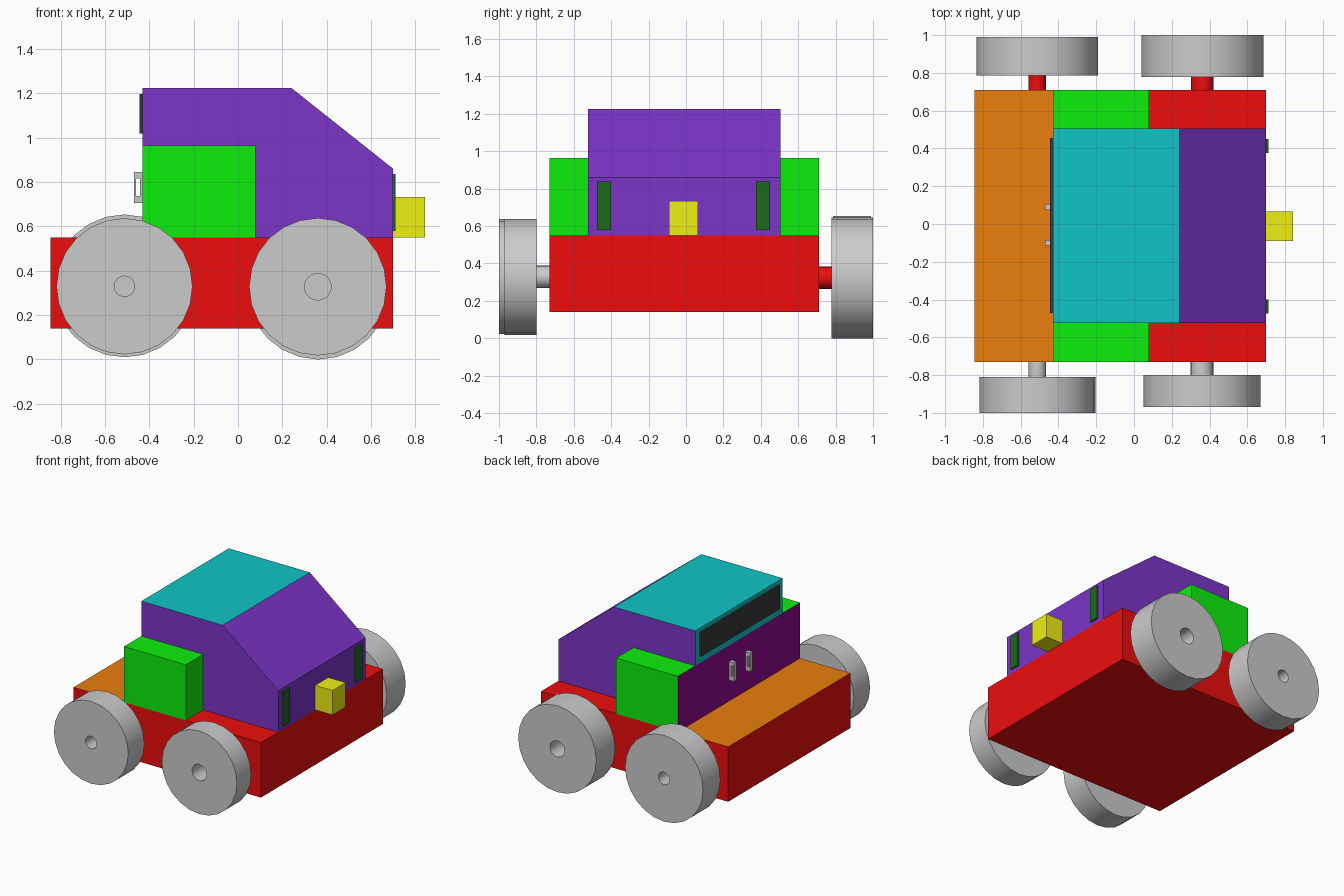
import bpy, bmesh
from math import sin, cos, tau, radians

if "Cube" in bpy.data.objects:
    bpy.data.objects.remove(bpy.data.objects["Cube"])

COLORS = {
    "red": (0.85, 0.004, 0.004), "orange": (0.83, 0.21, 0.004), "green": (0.004, 0.86, 0.004),
    "purple": (0.20, 0.035, 0.58), "teal": (0.005, 0.56, 0.56), "magenta": (0.29, 0.003, 0.29),
    "yellow": (0.86, 0.86, 0.007), "dark_green": (0.013, 0.14, 0.013), "dark_glass": (0.04, 0.04, 0.04),
}
MATS = {}
for key, rgb in COLORS.items():
    MATS[key] = bpy.data.materials.new(key)
    MATS[key].diffuse_color = (*rgb, 1)


def finish(name, bm, mats=(), smooth=False):
    bmesh.ops.recalc_face_normals(bm, faces=bm.faces)
    mesh = bpy.data.meshes.new(name)
    bm.to_mesh(mesh)
    bm.free()
    for m in mats:
        mesh.materials.append(MATS[m])
    ob = bpy.data.objects.new(name, mesh)
    bpy.context.collection.objects.link(ob)
    if smooth:
        bpy.ops.object.select_all(action='DESELECT')
        ob.select_set(True)
        bpy.context.view_layer.objects.active = ob
        bpy.ops.object.shade_smooth_by_angle(angle=radians(30))
    return ob


def prism(name, profile, y0, y1, base, edge_colors=None):
    """Extrude an x-z profile along y; edge_colors maps a profile edge to a colour."""
    edge_colors = edge_colors or {}
    mats = [base] + sorted(set(edge_colors.values()))
    bm = bmesh.new()
    a = [bm.verts.new((x, y0, z)) for x, z in profile]
    b = [bm.verts.new((x, y1, z)) for x, z in profile]
    bm.faces.new(a)
    bm.faces.new(b[::-1])
    n = len(profile)
    for i in range(n):
        j = (i + 1) % n
        f = bm.faces.new((a[i], b[i], b[j], a[j]))
        f.material_index = mats.index(edge_colors.get(i, base))
    return finish(name, bm, mats)


def rect(x0, x1, z0, z1):
    return [(x0, z0), (x1, z0), (x1, z1), (x0, z1)]


def lathe(name, cx, cz, profile, mats=()):
    """Revolve (radius, y) points about an axis parallel to y, 24 sides, ends capped."""
    n = 24
    bm = bmesh.new()
    rings = [[bm.verts.new((cx + r * cos(tau * i / n), y, cz + r * sin(tau * i / n)))
              for i in range(n)] for r, y in profile]
    for p, q in zip(rings, rings[1:]):
        for i in range(n):
            j = (i + 1) % n
            bm.faces.new((p[i], p[j], q[j], q[i]))
    bm.faces.new(rings[0])
    bm.faces.new(rings[-1])
    return finish(name, bm, mats, smooth=True)


# Chassis with an orange rear deck
prism("chassis", [(-0.845, 0.14), (0.70, 0.14), (0.70, 0.55), (-0.43, 0.55), (-0.845, 0.55)],
      -0.73, 0.71, "red", {3: "orange"})

# Cabin with teal roof and two-coloured back
prism("cabin", [(-0.43, 0.55), (0.70, 0.55), (0.70, 0.86), (0.24, 1.225), (-0.43, 1.225), (-0.43, 0.965)],
      -0.525, 0.505, "purple", {3: "teal", 4: "teal", 5: "magenta"})

# Side boxes
for side, y0, y1 in (("near", -0.73, -0.525), ("far", 0.505, 0.71)):
    prism(f"side_box_{side}", rect(-0.43, 0.08, 0.55, 0.965), y0, y1, "green", {3: "magenta"})

# Rear window, front lamp strips and nose block
prism("rear_window", rect(-0.445, -0.43, 1.02, 1.197), -0.47, 0.455, "dark_glass")
for side, y in (("near", -0.475), ("far", 0.375)):
    prism(f"front_lamp_{side}", rect(0.70, 0.711, 0.58, 0.837), y, y + 0.075, "dark_green")
prism("nose_block", rect(0.70, 0.843, 0.55, 0.733), -0.09, 0.065, "yellow")

# Door handles: thin rectangular rings
for side, y in (("near", -0.115), ("far", 0.075)):
    bm = bmesh.new()
    loops = [[bm.verts.new((x, yy, z)) for x, z in r]
             for yy in (y, y + 0.03)
             for r in (rect(-0.47, -0.43, 0.705, 0.845), rect(-0.46, -0.443, 0.737, 0.817))]
    for p, q in ((0, 1), (1, 3), (3, 2), (2, 0)):
        for i in range(4):
            j = (i + 1) % 4
            bm.faces.new((loops[p][i], loops[p][j], loops[q][j], loops[q][i]))
    finish(f"door_handle_{side}", bm)

# Wheels with a hub hole: cx, cz, radius, outer y, inner y, hub radius
WHEELS = {
    "rear_wheel_near": (-0.512, 0.33, 0.307, -1.0, -0.81, 0.046),
    "front_wheel_near": (0.36, 0.328, 0.31, -0.97, -0.80, 0.06),
    "rear_wheel_far": (-0.512, 0.332, 0.322, 0.99, 0.785, 0.046),
    "front_wheel_far": (0.362, 0.3225, 0.3225, 1.0, 0.777, 0.06),
}
for name, (cx, cz, r, yo, yi, hub) in WHEELS.items():
    depth = yo + (yi - yo) * 0.9
    profile = [(hub, depth), (hub, yo), (r, yo), (r, yi)]
    if yo < 0:  # near axle stubs are grey and belong to the wheel
        profile += [(hub, yi), (hub, -0.73)]
    else:       # far axle stubs are red and belong to the chassis
        lathe(name.replace("wheel", "axle"), cx, cz, [(hub, 0.71), (hub, yi)], ["red"])
    lathe(name, cx, cz, profile)

for m in bpy.data.materials:
    if m.users and not m.is_grease_pencil:
        m.use_nodes = True
        m.node_tree.nodes["Principled BSDF"].inputs["Base Color"].default_value = m.diffuse_color
